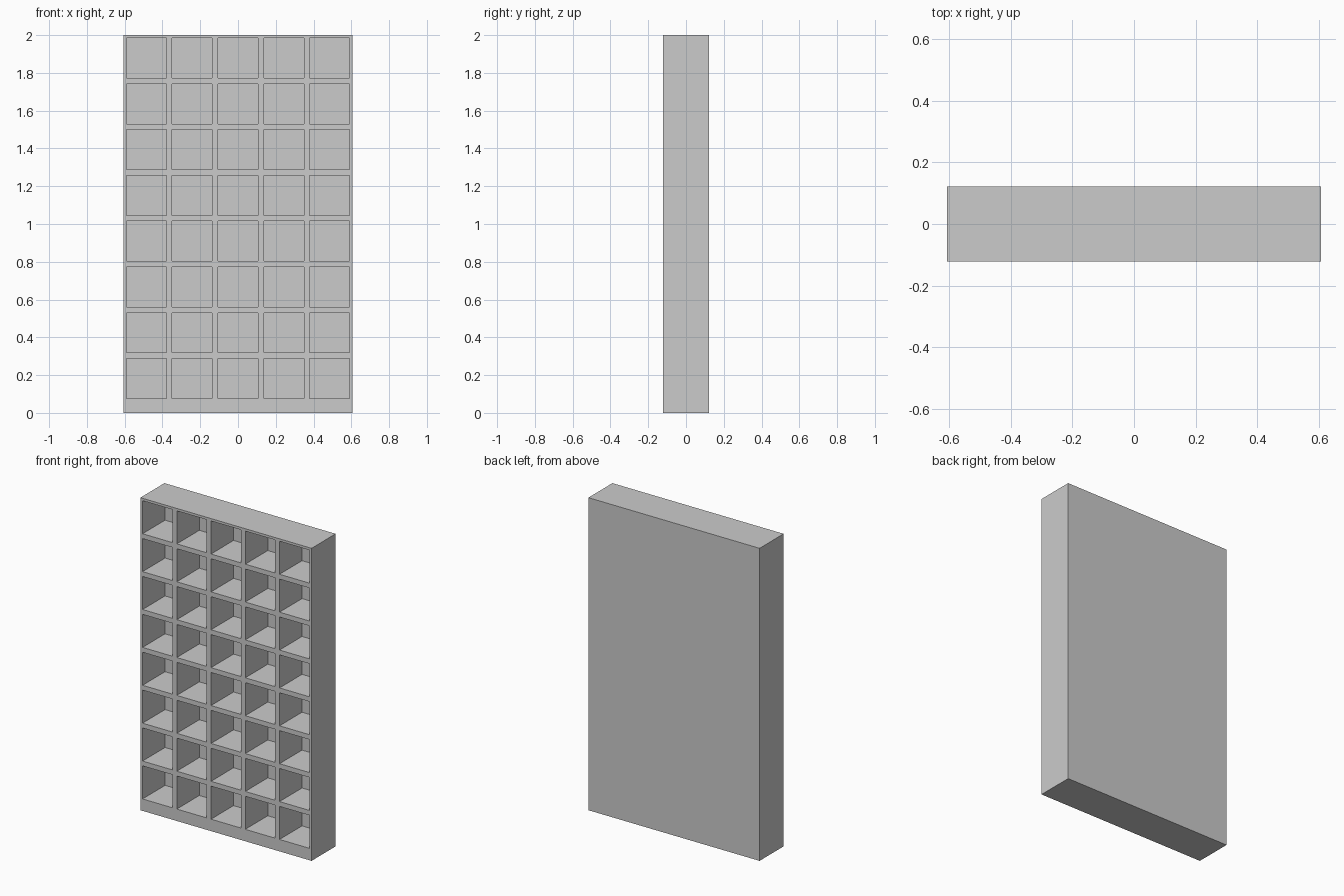
import bpy, bmesh

if "Cube" in bpy.data.objects:
    bpy.data.objects.remove(bpy.data.objects["Cube"])

COLS, ROWS = 5, 8
PITCH = 0.2424            # spacing of the compartments
WALL = 0.0155             # half of a divider, also the outer wall thickness
HEIGHT = 2.0
WIDTH = COLS * PITCH
DEPTH = 0.243
CELL_DEPTH = DEPTH - 0.0155
BASE = HEIGHT - ROWS * PITCH   # extra height of the plinth


def cuts(start, count, low, high):
    """Board edges along one axis: outer limits plus both sides of each opening."""
    inner = [start + i * PITCH + o for i in range(count) for o in (WALL, PITCH - WALL)]
    return [low] + inner + [high]


xs = cuts(-WIDTH / 2, COLS, -WIDTH / 2, WIDTH / 2)
zs = cuts(BASE, ROWS, 0.0, HEIGHT)

bm = bmesh.new()

# Front lattice: a grid of faces, the odd ones being compartment openings
grid = [[bm.verts.new((x, -DEPTH / 2, z)) for x in xs] for z in zs]
openings = []
for j in range(len(zs) - 1):
    for i in range(len(xs) - 1):
        f = bm.faces.new((grid[j][i], grid[j][i + 1], grid[j + 1][i + 1], grid[j + 1][i]))
        if i % 2 and j % 2:
            openings.append(f)

# Outer case: sides, top and bottom swept back from the rim, then the back panel
rim = [e for e in bm.edges if e.is_boundary]
swept = bmesh.ops.extrude_edge_only(bm, edges=rim)["geom"]
bmesh.ops.translate(bm, vec=(0, DEPTH, 0),
                    verts=[v for v in swept if isinstance(v, bmesh.types.BMVert)])
bmesh.ops.holes_fill(bm, edges=[e for e in bm.edges if e.is_boundary], sides=0)

# Compartments: each opening is pushed in as a box
pushed = bmesh.ops.extrude_discrete_faces(bm, faces=openings)["faces"]
for f in pushed:
    bmesh.ops.translate(bm, verts=f.verts, vec=(0, CELL_DEPTH, 0))

bmesh.ops.recalc_face_normals(bm, faces=bm.faces)
mesh = bpy.data.meshes.new("pigeonhole_cabinet")
bm.to_mesh(mesh)
bm.free()
cabinet = bpy.data.objects.new("pigeonhole_cabinet", mesh)
bpy.context.collection.objects.link(cabinet)
